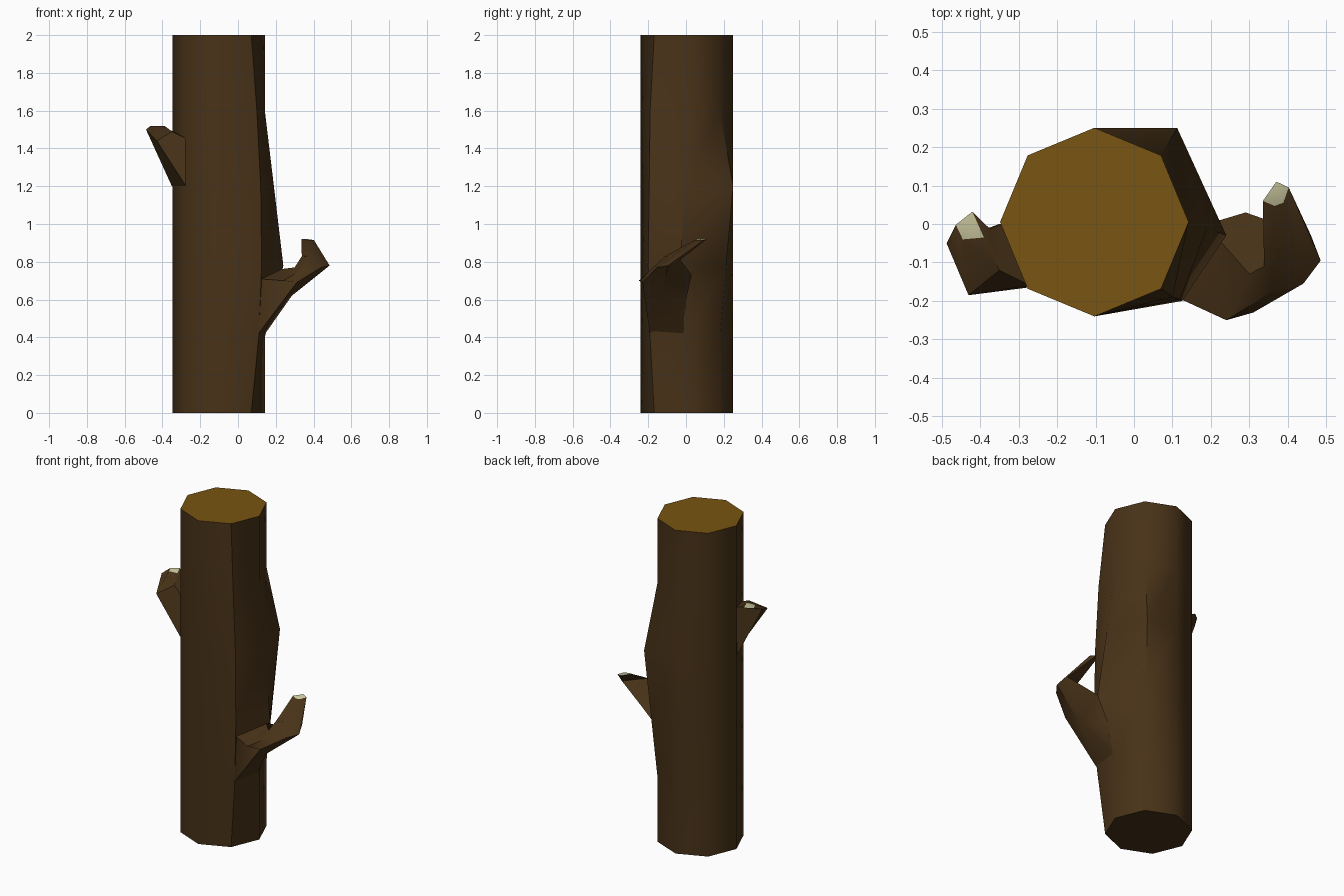
import bpy, bmesh
from math import cos, sin, radians

if "Cube" in bpy.data.objects:
    bpy.data.objects.remove(bpy.data.objects["Cube"])


def material(name, color):
    m = bpy.data.materials.new(name)
    m.diffuse_color = (*color, 1)
    m.use_nodes = True
    m.node_tree.nodes["Principled BSDF"].inputs["Base Color"].default_value = m.diffuse_color
    return m


BARK = material("bark", (0.065, 0.032, 0.009))
CORE = material("cut_wood", (0.19, 0.09, 0.006))
PALE = material("pale_wood", (0.62, 0.60, 0.36))


def loft(name, rings, end_material):
    """Skin a list of equal-length rings; the last ring is capped with cut wood."""
    bm = bmesh.new()
    vs = [[bm.verts.new(p) for p in r] for r in rings]
    n = len(vs[0])
    for a, b in zip(vs, vs[1:]):
        for i in range(n):
            j = (i + 1) % n
            bm.faces.new((a[i], a[j], b[j], b[i]))
    bm.faces.new(vs[0][::-1])
    bm.faces.new(vs[-1]).material_index = 1
    bmesh.ops.recalc_face_normals(bm, faces=bm.faces)
    me = bpy.data.meshes.new(name)
    bm.to_mesh(me)
    bm.free()
    ob = bpy.data.objects.new(name, me)
    bpy.context.collection.objects.link(ob)
    me.materials.append(BARK)
    me.materials.append(end_material)
    bpy.ops.object.select_all(action='DESELECT')
    ob.select_set(True)
    bpy.context.view_layer.objects.active = ob
    bpy.ops.object.shade_smooth_by_angle(angle=radians(46))
    return ob


# Trunk: octagonal log, three of its corners swell out on the right side
swell = {
    0.4: {7: (0.11, -0.19)},
    0.78: {0: (0.24, -0.03), 1: (0.09, 0.213), 7: (0.125, -0.2)},
    1.2: {0: (0.19, -0.01), 1: (0.112, 0.25), 7: (0.12, -0.195)},
    1.6: {7: (0.10, -0.19)},
}
rings = []
for z in (0, 0.4, 0.78, 1.2, 1.6, 2):
    ring = []
    for i in range(8):
        a = radians(45 * i)
        x, y = swell.get(z, {}).get(i, (-0.103 + 0.245 * cos(a), 0.005 + 0.245 * sin(a)))
        ring.append((x, y, z))
    rings.append(ring)
loft("trunk", rings, CORE)

# Crooked branch: leaves the trunk, bends at an elbow, ends in a small cut
loft("branch", [
    [(0.11, -0.19, 0.71), (0.10, -0.19, 0.41), (0.13, 0.0, 0.40), (0.19, 0.0, 0.60), (0.22, -0.04, 0.76)],
    [(0.24, -0.25, 0.70), (0.31, -0.23, 0.69), (0.285, -0.13, 0.62), (0.29, 0.03, 0.73), (0.30, -0.13, 0.77)],
    [(0.36, -0.175, 0.77), (0.44, -0.155, 0.77), (0.485, -0.095, 0.78), (0.46, -0.03, 0.81), (0.338, -0.11, 0.83)],
    [(0.365, 0.047, 0.915), (0.388, 0.055, 0.915), (0.402, 0.095, 0.915), (0.37, 0.11, 0.92), (0.335, 0.06, 0.92)],
], PALE)

# Short broken stub on the left side
loft("stub", [
    [(-0.275, -0.165, 1.20), (-0.35, 0.0, 1.20), (-0.34, 0.0, 1.49), (-0.27, -0.16, 1.45)],
    [(-0.43, -0.185, 1.44), (-0.487, -0.05, 1.50), (-0.375, -0.012, 1.50), (-0.35, -0.12, 1.49)],
    [(-0.445, -0.04, 1.52), (-0.463, -0.002, 1.52), (-0.42, 0.032, 1.52), (-0.39, -0.035, 1.52)],
], PALE)
